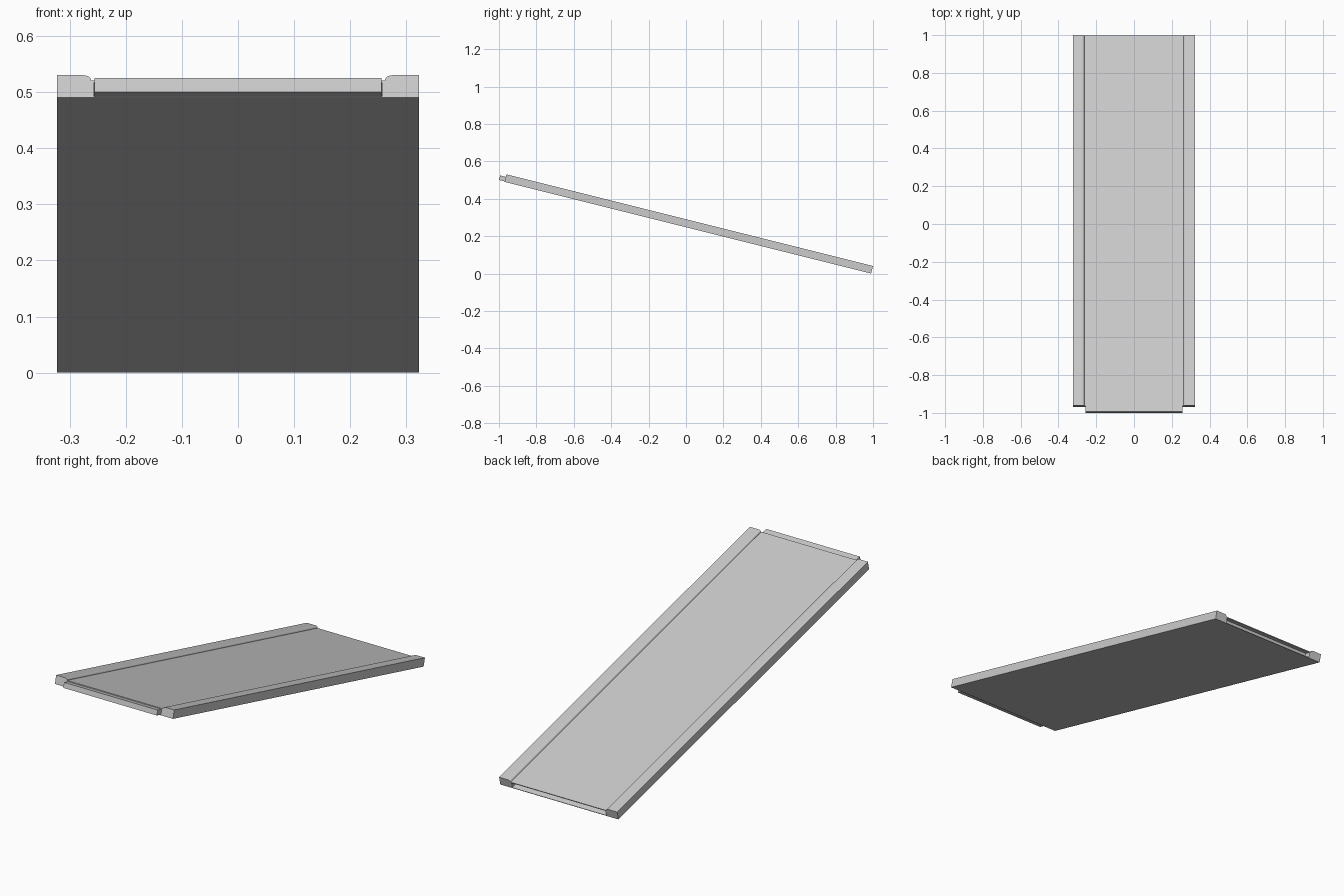
import bpy
import bmesh
import math
from mathutils import Matrix

cube = bpy.data.objects.get("Cube")
if cube:
    bpy.data.objects.remove(cube, do_unlink=True)

grey = bpy.data.materials.new("light_grey")
grey.use_nodes = True
colour = (0.6, 0.6, 0.6, 1)
grey.diffuse_color = colour
grey.node_tree.nodes["Principled BSDF"].inputs["Base Color"].default_value = colour

LENGTH = 2.02
HALF_WIDTH, INNER = 0.323, 0.257
FLOOR, CORE_TOP, SKIN_TOP, RAIL_TOP = 0.0025, 0.028, 0.032, 0.0415
TONGUE = 0.0315

# Panel space: x across, y down the slope, z normal to the panel
slope = Matrix.Translation((0, -0.97, 0.49)) @ Matrix.Rotation(-math.atan(0.25), 4, "X")


def extrude_profile(name, profile, start=0.0):
    """Extrude a closed (x, z) profile along the panel."""
    bm = bmesh.new()
    face = bm.faces.new([bm.verts.new((x, start, z)) for x, z in profile])
    ext = bmesh.ops.extrude_face_region(bm, geom=[face])
    verts = [v for v in ext["geom"] if isinstance(v, bmesh.types.BMVert)]
    bmesh.ops.translate(bm, verts=verts, vec=(0, LENGTH, 0))
    bmesh.ops.recalc_face_normals(bm, faces=bm.faces)
    bm.transform(slope)
    mesh = bpy.data.meshes.new(name)
    bm.to_mesh(mesh)
    bm.free()
    mesh.materials.append(grey)
    obj = bpy.data.objects.new(name, mesh)
    bpy.context.collection.objects.link(obj)
    return obj


def slab(name, half, low, high, start=0.0):
    return extrude_profile(
        name, [(-half, low), (half, low), (half, high), (-half, high)], start)


# Side rails with a rounded inner top edge
radius_x, radius_z = 0.014, RAIL_TOP - SKIN_TOP
arc = []
for i in range(7):
    a = math.radians(15 * i)
    arc.append((INNER + 0.005 + radius_x * (1 - math.cos(a)),
                SKIN_TOP + radius_z * math.sin(a)))
rail = [(HALF_WIDTH, 0), (INNER, 0), (INNER, SKIN_TOP)] + arc + [(HALF_WIDTH, RAIL_TOP)]
for side, sign in (("left", 1), ("right", -1)):
    extrude_profile(side + "_rail", [(sign * x, z) for x, z in rail])

# Thin skins, with the core shifted forward as a tongue and leaving a groove behind
slab("bottom_skin", INNER, 0, FLOOR)
slab("top_skin", INNER, CORE_TOP, SKIN_TOP)
slab("core", INNER - 0.001, FLOOR, CORE_TOP, -TONGUE)
